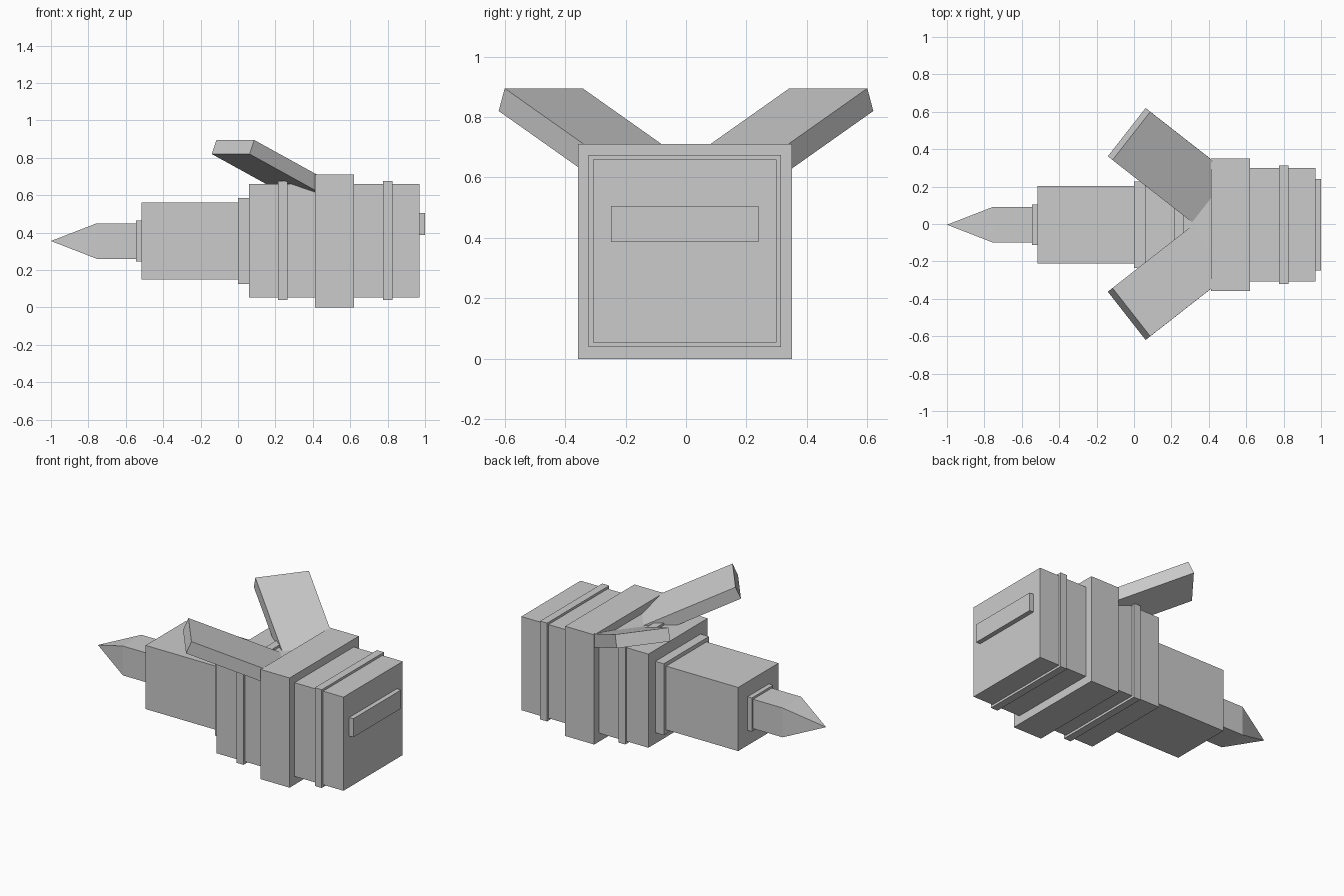
import bpy, bmesh
from mathutils import Vector

if "Cube" in bpy.data.objects:
    bpy.data.objects.remove(bpy.data.objects["Cube"])

grey = bpy.data.materials.new("plain_grey")
grey.diffuse_color = (0.6, 0.6, 0.6, 1)
grey.use_nodes = True
grey.node_tree.nodes["Principled BSDF"].inputs["Base Color"].default_value = grey.diffuse_color

CY, CZ = -0.004, 0.355  # long axis of the body


def finish(name, bm):
    bmesh.ops.recalc_face_normals(bm, faces=bm.faces)
    mesh = bpy.data.meshes.new(name)
    bm.to_mesh(mesh)
    bm.free()
    mesh.materials.append(grey)
    obj = bpy.data.objects.new(name, mesh)
    bpy.context.collection.objects.link(obj)
    return obj


def block(name, origin, a, b, c):
    """Box spanned by three edge vectors from one corner."""
    bm = bmesh.new()
    bmesh.ops.create_cube(bm, size=1)
    for v in bm.verts:
        p = v.co + Vector((0.5, 0.5, 0.5))
        v.co = origin + a * p.x + b * p.y + c * p.z
    return finish(name, bm)


def segment(name, x0, x1, hy, hz=None, z=CZ):
    """Box along the long axis with half width hy and half height hz."""
    hz = hz or hy
    return block(name, Vector((x0, CY - hy, z - hz)), Vector((x1 - x0, 0, 0)),
                 Vector((0, 2 * hy, 0)), Vector((0, 0, 2 * hz)))


# Square body, bands and barrel
segment("main_body", 0.06, 0.97, 0.303, z=0.357)
segment("front_band", 0.215, 0.265, 0.318, z=0.357)
segment("collar", 0.412, 0.62, 0.354, 0.355)
segment("rear_band", 0.775, 0.825, 0.318, z=0.357)
segment("rear_plate", 0.97, 1.0, 0.244, 0.06, 0.446)
segment("barrel_ring", 0.0, 0.06, 0.231)
segment("barrel", -0.515, 0.0, 0.206)
segment("tip_ring", -0.545, -0.515, 0.109)

# Square tip tapering to a point
bm = bmesh.new()
h = 0.095
corners = [(-h, -h), (h, -h), (h, h), (-h, h)]
back = [bm.verts.new((-0.545, CY + y, CZ + z)) for y, z in corners]
front = [bm.verts.new((-0.755, CY + y, CZ + z)) for y, z in corners]
apex = bm.verts.new((-1.0, CY, CZ))
bm.faces.new(back)
for i in range(4):
    j = (i + 1) % 4
    bm.faces.new((back[i], back[j], front[j], front[i]))
    bm.faces.new((front[i], front[j], apex))
finish("pointed_tip", bm)

# Two flat fins rising forward and outward from the collar
for name, s in (("left_fin", 1), ("right_fin", -1)):
    length = Vector((0.788, -0.616 * s, -0.435)) * 0.6
    width = Vector((0.202, 0.258 * s, 0))
    thick = Vector((-0.025, 0.02 * s, -0.075))
    block(name, Vector((-0.115, 0.342 * s, 0.895)), length, width, thick)
